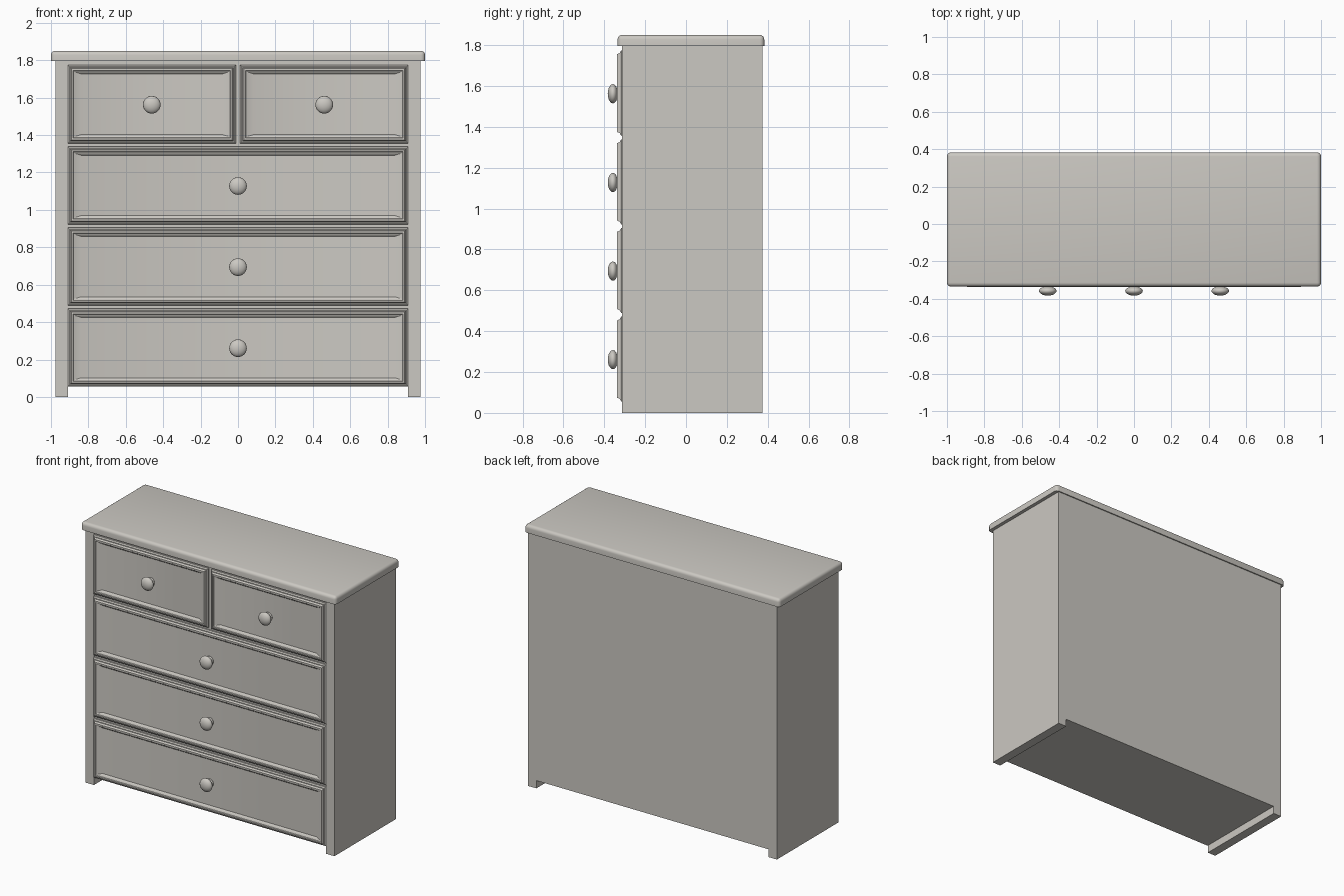
import bpy, bmesh, math

if "Cube" in bpy.data.objects:
    bpy.data.objects.remove(bpy.data.objects["Cube"])

paint = bpy.data.materials.new("warm grey paint")
paint.diffuse_color = (0.60, 0.58, 0.54, 1)
paint.use_nodes = True
paint.node_tree.nodes["Principled BSDF"].inputs["Base Color"].default_value = paint.diffuse_color


def finish(name, bm, smooth=None):
    bmesh.ops.recalc_face_normals(bm, faces=bm.faces)
    me = bpy.data.meshes.new(name)
    bm.to_mesh(me)
    bm.free()
    me.materials.append(paint)
    ob = bpy.data.objects.new(name, me)
    bpy.context.collection.objects.link(ob)
    if smooth:
        bpy.ops.object.select_all(action='DESELECT')
        ob.select_set(True)
        bpy.context.view_layer.objects.active = ob
        bpy.ops.object.shade_smooth_by_angle(angle=math.radians(smooth))
    return ob


def box_mesh(lo, hi):
    bm = bmesh.new()
    bmesh.ops.create_cube(bm, size=1)
    for v in bm.verts:
        v.co = [(a + b) / 2 + c * (b - a) for a, b, c in zip(lo, hi, v.co)]
    return bm


# Carcass and side panels that run down to form the feet
finish("carcass", box_mesh((-0.912, -0.305, 0.055), (0.912, 0.375, 1.80)))
for s, n in ((-1, "left"), (1, "right")):
    xs = sorted((s * 0.91, s * 0.975))
    finish(n + "_side_panel", box_mesh((xs[0], -0.313, 0), (xs[1], 0.375, 1.80)))

# Top slab: rounded corners and rounded upper edge
bm = box_mesh((-1, -0.335, 1.795), (1, 0.383, 1.85))
edges = [e for e in bm.edges if max(v.co.z for v in e.verts) > 1.84]
bmesh.ops.bevel(bm, geom=edges, offset=0.022, segments=4, profile=0.5, affect='EDGES')
finish("top_slab", bm, 40)

# Drawer front moulding: (inset in x, inset in z, y), outside to panel
MOULDING = [(0, 0, -0.300), (0, 0, -0.316), (0.008, 0.008, -0.322),
            (0.013, 0.013, -0.322), (0.016, 0.016, -0.330),
            (0.019, 0.019, -0.337), (0.028, 0.028, -0.337),
            (0.031, 0.031, -0.332), (0.036, 0.036, -0.330),
            (0.070, 0.047, -0.317)]


def drawer(name, x0, x1, z0, z1):
    bm = bmesh.new()
    rings = []
    for ix, iz, y in MOULDING:
        rings.append([bm.verts.new(p) for p in (
            (x0 + ix, y, z0 + iz), (x1 - ix, y, z0 + iz),
            (x1 - ix, y, z1 - iz), (x0 + ix, y, z1 - iz))])
    for a, b in zip(rings, rings[1:]):
        for i in range(4):
            j = (i + 1) % 4
            bm.faces.new((a[i], a[j], b[j], b[i]))
    bm.faces.new(rings[-1])
    bm.faces.new(rings[0][::-1])
    finish(name, bm, 30)
    knob(name + "_knob", (x0 + x1) / 2, (z0 + z1) / 2 - 0.003)


# Turned knob: base plate, neck and flattened head
KNOB = [(0.030, -0.315), (0.030, -0.320), (0.024, -0.325), (0.020, -0.331),
        (0.022, -0.337), (0.036, -0.342), (0.044, -0.349), (0.047, -0.357),
        (0.045, -0.365), (0.038, -0.372), (0.028, -0.378), (0.014, -0.382)]


def knob(name, x, z, n=32):
    bm = bmesh.new()
    rings = [[bm.verts.new((x + r * math.cos(2 * math.pi * i / n), y,
                            z + r * math.sin(2 * math.pi * i / n)))
              for i in range(n)] for r, y in KNOB]
    for a, b in zip(rings, rings[1:]):
        for i in range(n):
            j = (i + 1) % n
            bm.faces.new((a[i], a[j], b[j], b[i]))
    tip = bm.verts.new((x, -0.383, z))
    for i in range(n):
        bm.faces.new((rings[-1][i], rings[-1][(i + 1) % n], tip))
    bm.faces.new(rings[0])
    finish(name, bm, 40)


# Three wide drawers, then two small ones on top
for k in range(3):
    z = 0.055 + 0.4335 * k
    drawer("wide_drawer_%d" % (k + 1), -0.91, 0.91, z, z + 0.417)
z = 0.055 + 0.4335 * 3
drawer("left_small_drawer", -0.91, -0.012, z, z + 0.419)
drawer("right_small_drawer", 0.012, 0.91, z, z + 0.419)
